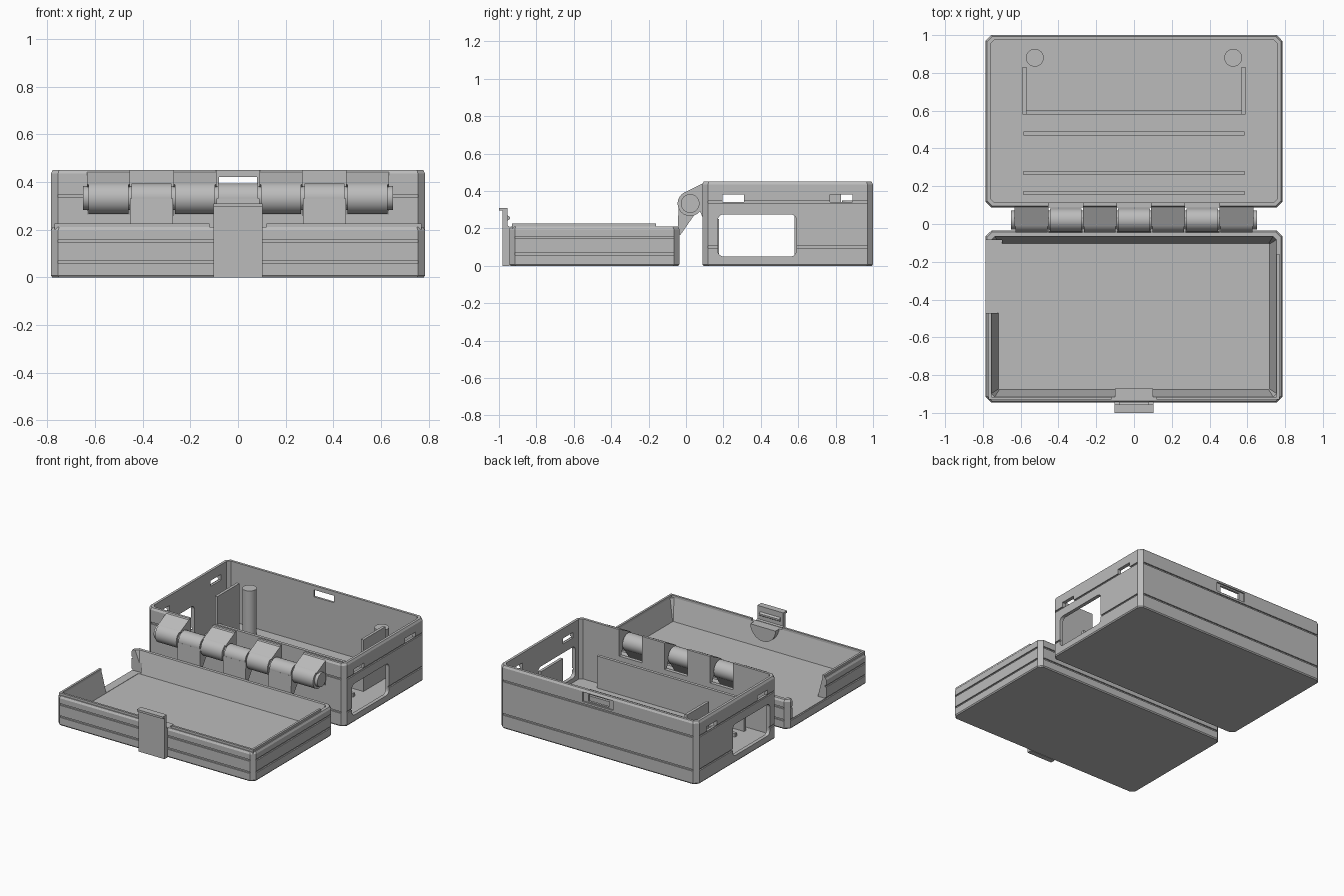
import bpy, bmesh, math

if "Cube" in bpy.data.objects:
    bpy.data.objects.remove(bpy.data.objects["Cube"])

grey = bpy.data.materials.new("matte grey")
grey.diffuse_color = (0.5, 0.5, 0.5, 1)
grey.use_nodes = True
grey.node_tree.nodes["Principled BSDF"].inputs["Base Color"].default_value = grey.diffuse_color


def finish(name, bm):
    bmesh.ops.recalc_face_normals(bm, faces=bm.faces)
    me = bpy.data.meshes.new(name)
    bm.to_mesh(me)
    bm.free()
    me.materials.append(grey)
    ob = bpy.data.objects.new(name, me)
    bpy.context.collection.objects.link(ob)
    return ob


def loft(name, rings):
    """Bridge rings of equal vertex count and cap both ends."""
    bm = bmesh.new()
    rows = [[bm.verts.new(p) for p in ring] for ring in rings]
    n = len(rows[0])
    for a, b in zip(rows, rows[1:]):
        for i in range(n):
            j = (i + 1) % n
            bm.faces.new((a[i], a[j], b[j], b[i]))
    bm.faces.new(rows[0])
    bm.faces.new(rows[-1])
    return finish(name, bm)


def prism(name, yz, x0, x1):
    return loft(name, [[(x, y, z) for y, z in yz] for x in (x0, x1)])


def box(name, x0, x1, y0, y1, z0, z1):
    return prism(name, [(y0, z0), (y1, z0), (y1, z1), (y0, z1)], x0, x1)


def circle(y, z, r, n=32):
    return [(y + r * math.cos(2 * math.pi * i / n), z + r * math.sin(2 * math.pi * i / n))
            for i in range(n)]


def rounded(y0, y1, z0, z1, r):
    pts = []
    for k, (y, z) in enumerate([(y1 - r, z1 - r), (y0 + r, z1 - r), (y0 + r, z0 + r), (y1 - r, z0 + r)]):
        for s in range(6):
            a = math.pi / 2 * (k + s / 5)
            pts.append((y + r * math.cos(a), z + r * math.sin(a)))
    return pts


def smooth(ob):
    bpy.context.view_layer.objects.active = ob
    bpy.ops.object.select_all(action='DESELECT')
    ob.select_set(True)
    bpy.ops.object.shade_smooth_by_angle(angle=math.radians(30))


def cut(ob, cutter):
    """Subtract the cutter from the object and drop the cutter."""
    cutter.hide_render = True
    m = ob.modifiers.new("cut", 'BOOLEAN')
    m.operation, m.solver, m.object = 'DIFFERENCE', 'EXACT', cutter
    dg = bpy.context.evaluated_depsgraph_get()
    me = bpy.data.meshes.new_from_object(ob.evaluated_get(dg))
    ob.modifiers.clear()
    ob.data = me
    bpy.data.objects.remove(cutter)


def shell(name, y0, y1, levels):
    """Open tray with chamfered corners; levels are (z, inset)."""
    rings = []
    for z, s in levels:
        c = max(0.03 - s * 0.4, 0.004)
        X, a, b = 0.785 - s, y0 + s, y1 - s
        rings.append([(x, y, z) for x, y in (
            (-X + c, a), (X - c, a), (X, a + c), (X, b - c),
            (X - c, b), (-X + c, b), (-X, b - c), (-X, a + c))])
    return loft(name, rings)


def grooves(ob, y0, y1, heights, w=0.012, d=0.009):
    """Horizontal grooves on all four walls, stopping at the corners."""
    for z in heights:
        for s in (-1, 1):
            xs = sorted((s * (0.785 - d), s * 0.83))
            cut(ob, box("c", *xs, y0 + 0.03, y1 - 0.03, z, z + w))
        cut(ob, box("c", -0.755, 0.755, y0 - 0.05, y0 + d, z, z + w))
        cut(ob, box("c", -0.755, 0.755, y1 - d, y1 + 0.05, z, z + w))


# deep rear box
BY0, BY1 = 0.087, 1.0
case = shell("deep_case", BY0, BY1,
             [(0, 0.006), (0.008, 0), (0.435, 0), (0.45, 0.008), (0.45, 0.026), (0.02, 0.026)])
grooves(case, BY0, BY1, (0.095, 0.335))
# rounded side windows and latch slots
cut(case, prism("c", rounded(0.17, 0.59, 0.05, 0.275, 0.03), -1, 1))
for y0, y1 in ((0.195, 0.31), (0.77, 0.89)):
    cut(case, box("c", -1, 1, y0, y1, 0.34, 0.38))
# clip slot in the back wall
cut(case, box("c", -0.12, 0.12, 0.99, 1.1, 0.362, 0.43))
cut(case, box("c", -0.08, 0.08, 0.9, 1.1, 0.37, 0.42))
# clearance notches around the tray barrels
for x in (-0.362, 0, 0.362):
    cut(case, box("c", x - 0.092, x + 0.092, 0.0, 0.15, 0.26, 0.6))

# shallow front tray
TY0, TY1 = -0.945, -0.035
tray = shell("shallow_tray", TY0, TY1,
             [(0, 0.006), (0.008, 0), (0.195, 0), (0.21, 0.008), (0.21, 0.03), (0.06, 0.068)])
grooves(tray, TY0, TY1, (0.058, 0.145))
cut(tray, box("c", -1, -0.70, -0.47, -0.085, 0.062, 0.5))

# raised sealing lip on the tray rim
box("lip_right", 0.755, 0.77, -0.93, -0.16, 0.2, 0.226)
box("lip_left", -0.77, -0.755, -0.93, -0.47, 0.2, 0.226)
for s in (-1, 1):
    box("lip_front", *sorted((s * 0.12, s * 0.77)), -0.93, -0.915, 0.2, 0.226)

# rounded boss behind the clip
arc = [(0.1 * math.cos(math.pi * i / 16), 0.21 - 0.1 * math.sin(math.pi * i / 16)) for i in range(17)]
loft("clip_boss", [[(x, y, z) for x, z in arc] for y in (-0.92, -0.872)])

# front clip with hooked top and catch ridge
prism("front_clip", [(-0.98, 0), (-0.943, 0), (-0.943, 0.21), (-0.955, 0.215), (-0.955, 0.31),
                     (-1.0, 0.31), (-1.0, 0.295), (-0.98, 0.295)], -0.103, 0.103)
prism("clip_catch", [(-0.957, 0.24), (-0.942, 0.25), (-0.942, 0.262), (-0.957, 0.272)], -0.08, 0.08)

# hinge: pin, seven barrels, alternating arms
HY, HZ = 0.022, 0.333
smooth(prism("hinge_pin", circle(HY, HZ, 0.05), -0.65, 0.65))
for i in range(-3, 4):
    x = i * 0.181
    if i % 2:
        smooth(prism("case_barrel", circle(HY, HZ, 0.067), x - 0.084, x + 0.084))
        prism("case_arm", [(-0.012, 0.39), (0.108, 0.45), (0.113, 0.45), (0.113, 0.26),
                           (0.088, 0.26), (0.06, 0.33)], x - 0.09, x + 0.09)
    else:
        smooth(prism("tray_barrel", circle(HY, HZ, 0.061), x - 0.084, x + 0.084))
        prism("tray_arm", [(-0.039, 0.33), (-0.045, 0.18), (-0.03, 0.165), (0.05, 0.28), (0.02, 0.33)],
              x - 0.09, x + 0.09)

# interior partitions, ribs and posts
for s in (-1, 1):
    box("side_partition", *sorted((s * 0.57, s * 0.59)), 0.58, 0.83, 0.015, 0.39)
    post = loft("support_post", [[(s * 0.525 + a, 0.88 + b, z) for a, b in circle(0, 0, 0.047)]
                                 for z in (0.015, 0.35)])
    smooth(post)
for y, h in ((0.165, 0.25), (0.27, 0.045), (0.48, 0.045), (0.59, 0.19)):
    box("cross_rib", -0.585, 0.585, y - 0.011, y + 0.011, 0.015, h)
